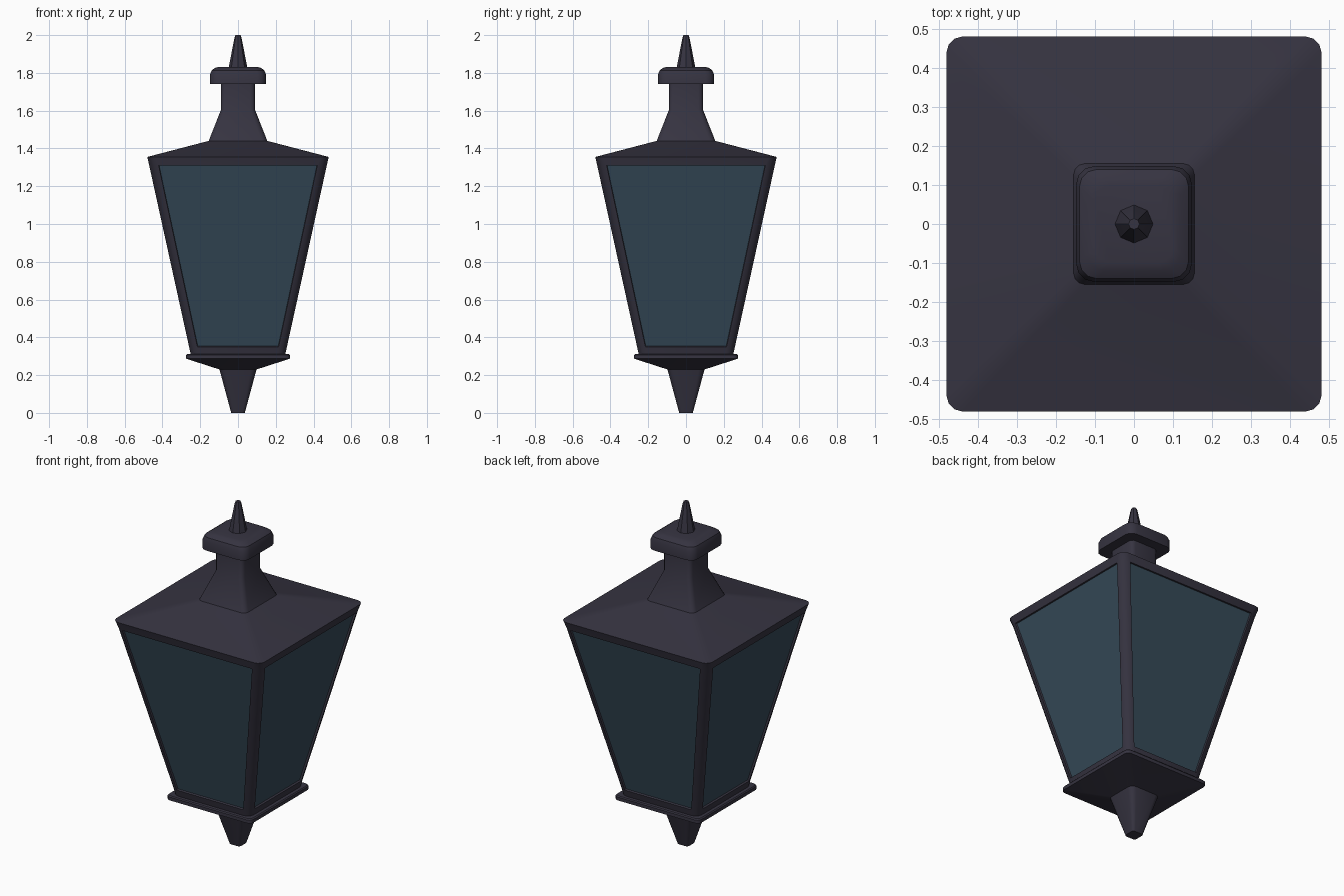
import bpy, bmesh, math

cube = bpy.data.objects.get("Cube")
if cube:
    bpy.data.objects.remove(cube)


def material(name, rgb):
    mat = bpy.data.materials.new(name)
    mat.use_nodes = True
    mat.diffuse_color = (*rgb, 1)
    bsdf = next(n for n in mat.node_tree.nodes if n.type == 'BSDF_PRINCIPLED')
    bsdf.inputs["Base Color"].default_value = (*rgb, 1)
    return mat


iron = material("dark iron", (0.037, 0.034, 0.053))
glass = material("blue grey glass", (0.036, 0.068, 0.098))


def rounded_square(half, radius, steps=3):
    """Outline points of a square with rounded corners, counter-clockwise."""
    pts = []
    for corner in range(4):
        a = math.radians(45 + 90 * corner)
        cx = math.copysign(half - radius, math.cos(a))
        cy = math.copysign(half - radius, math.sin(a))
        for i in range(steps + 1):
            t = math.radians(90 * corner + 90 * i / steps)
            pts.append((cx + radius * math.cos(t), cy + radius * math.sin(t)))
    return pts


def circle(radius, sides=8):
    return [(radius * math.cos(math.tau * i / sides),
             radius * math.sin(math.tau * i / sides)) for i in range(sides)]


def loft(name, outlines, bottom=True, top=True, panes_in=None):
    """Skin stacked (z, outline) rings; panes_in is the band that holds glass."""
    bm = bmesh.new()
    rings = [[bm.verts.new((x, y, z)) for x, y in pts] for z, pts in outlines]
    panes = []
    for band, (low, high) in enumerate(zip(rings, rings[1:])):
        n = len(low)
        for i in range(n):
            j = (i + 1) % n
            face = bm.faces.new((low[i], low[j], high[j], high[i]))
            if band == panes_in and i % 4 == 3:
                panes.append(face)
    if bottom:
        bm.faces.new(rings[0][::-1])
    if top:
        bm.faces.new(rings[-1])
    bm.normal_update()
    if panes:
        # Sink the glass with a thin upright edge around it
        bmesh.ops.inset_individual(bm, faces=panes, thickness=0.003, depth=-0.01)
        for face in panes:
            face.material_index = 1
    mesh = bpy.data.meshes.new(name)
    bm.to_mesh(mesh)
    bm.free()
    mesh.materials.append(iron)
    mesh.materials.append(glass)
    obj = bpy.data.objects.new(name, mesh)
    bpy.context.collection.objects.link(obj)
    bpy.ops.object.select_all(action='DESELECT')
    obj.select_set(True)
    bpy.context.view_layer.objects.active = obj
    bpy.ops.object.shade_smooth_by_angle(angle=math.radians(35))
    return obj


def squares(*rows):
    return [(z, rounded_square(half, radius)) for z, half, radius in rows]


# Tapered stem and the flange the lantern sits on
loft("base", squares((0, 0.036, 0.015), (0.23, 0.098, 0.03), (0.287, 0.275, 0.025),
                     (0.306, 0.275, 0.025), (0.312, 0.27, 0.025)))

# Flared body with four sunken panes
loft("lantern_frame", squares((0.31, 0.25, 0.04), (0.35, 0.259, 0.044),
                              (1.31, 0.47, 0.05), (1.355, 0.48, 0.04)),
     bottom=False, top=False, panes_in=1)

# Shallow roof sweeping up into the chimney neck
loft("roof", squares((1.355, 0.48, 0.04), (1.44, 0.155, 0.03),
                     (1.605, 0.09, 0.025), (1.75, 0.09, 0.025)), bottom=False)

# Rounded cap
loft("cap", squares((1.74, 0.148, 0.045), (1.79, 0.148, 0.045), (1.813, 0.14, 0.045),
                    (1.827, 0.12, 0.045), (1.832, 0.1, 0.04)))

# Eight-sided spire
loft("spire", [(1.825, circle(0.05)), (1.985, circle(0.019)), (2.0, circle(0.014))])
